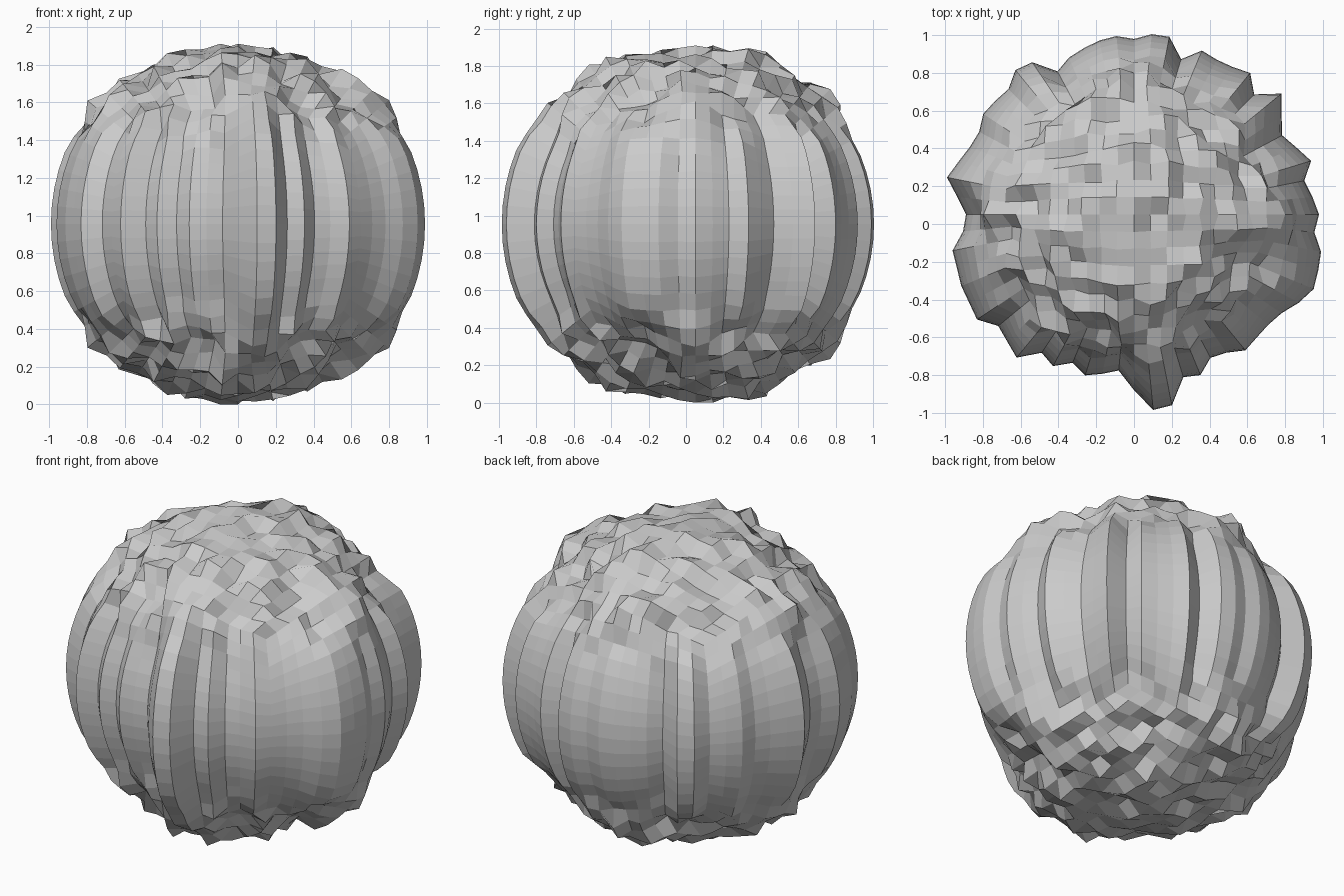
import bpy, bmesh, math
from mathutils import Vector, noise

old_cube = bpy.data.objects.get("Cube")
if old_cube:
    bpy.data.objects.remove(old_cube)

CELLS = 16          # cells along each side of the starting cube
HALF_HEIGHT = 0.955
CENTRE_Y = 0.05     # the front spike reaches further out than the back

# Ridge radii in hundredths around the waist, counter-clockwise from +x
RIDGES = [98, 95, 92, 98, 93, 89, 94, 101, 90, 97, 94, 93, 94, 86, 96, 96,
          93, 95, 94, 92, 90, 86, 97, 99, 94, 95, 96, 93, 94, 97, 101, 94,
          89, 91, 98, 98, 99, 99, 100, 93, 95, 98, 88, 91, 85, 89, 86, 83,
          93, 104, 103, 90, 92, 86, 88, 93, 92, 92, 94, 99, 103, 102, 101, 96]

# Bumps of the caps: place across, place along, radius in hundredths
BUMPS = [(-0.88, 0, 103), (-0.78, 0, 102), (-0.64, 0, 96), (-0.49, 0, 101),
         (-0.4, 0, 92), (-0.2, 0, 92), (0.1, 0, 95), (0.29, 0, 94),
         (0.5, 0, 88), (0.62, 0, 96), (0.77, 0, 103), (0.87, 0, 103),
         (0.1, -0.78, 105), (0, -0.69, 96), (0, -0.57, 101), (0, -0.41, 97),
         (0, 0.31, 96), (0, 0.47, 96), (0, 0.64, 100), (0, 0.76, 99)]


def waist_radius(u, v):
    """Radius of the vertical ridge in this direction around the waist."""
    turn = math.atan2(math.tan(v * math.pi / 4), math.tan(u * math.pi / 4)) / math.tau
    return RIDGES[round(turn * len(RIDGES)) % len(RIDGES)] / 100


def cap_radius(place):
    """Lumpy radius of the caps, the same above and below."""
    total, weight = 0.93 * 0.4, 0.4
    for x, y, radius in BUMPS:
        pull = math.exp(-((place - Vector((x, y))).length / 0.11) ** 2)
        total += radius / 100 * pull
        weight += pull
    lumps = noise.noise(Vector((place.x * 4 + 5, place.y * 4 + 2, 0.4)))
    grain = noise.noise(Vector((place.x * 11 + 3, place.y * 11 + 7, 0.6)))
    return total / weight + 0.04 * lumps + 0.1 * grain


def make_material(name, colour):
    mat = bpy.data.materials.new(name)
    mat.use_nodes = True
    mat.diffuse_color = colour
    shader = mat.node_tree.nodes["Principled BSDF"]
    shader.inputs["Base Color"].default_value = colour
    shader.inputs["Roughness"].default_value = 0.8
    return mat


# Gridded cube
bm = bmesh.new()
bmesh.ops.create_cube(bm, size=2)
bmesh.ops.subdivide_edges(bm, edges=bm.edges[:], cuts=CELLS - 1, use_grid_fill=True)

# Round it into a ball: straight ridges at the waist, breaking up into rough caps
for vert in bm.verts:
    u, v, w = vert.co
    direction = Vector([math.tan(c * math.pi / 4) for c in vert.co]).normalized()
    inward = 1 - direction.xy.length
    rough = min(max((inward - 0.08) / 0.18, 0), 1)
    rough = rough * rough * (3 - 2 * rough)
    radius = cap_radius(direction.xy)
    if rough < 1:
        radius = waist_radius(u, v) * (1 - rough) + radius * rough
    if abs(direction.z) > 0.5:
        radius = min(radius, HALF_HEIGHT / abs(direction.z))
    vert.co = direction * radius

# Stand it on the ground
lowest = min(vert.co.z for vert in bm.verts)
bmesh.ops.translate(bm, verts=bm.verts[:], vec=(0, CENTRE_Y, -lowest))
bmesh.ops.recalc_face_normals(bm, faces=bm.faces[:])

mesh = bpy.data.meshes.new("rock_ball")
bm.to_mesh(mesh)
bm.free()
mesh.materials.append(make_material("stone_grey", (0.6, 0.6, 0.6, 1)))
rock_ball = bpy.data.objects.new("rock_ball", mesh)
bpy.context.collection.objects.link(rock_ball)
